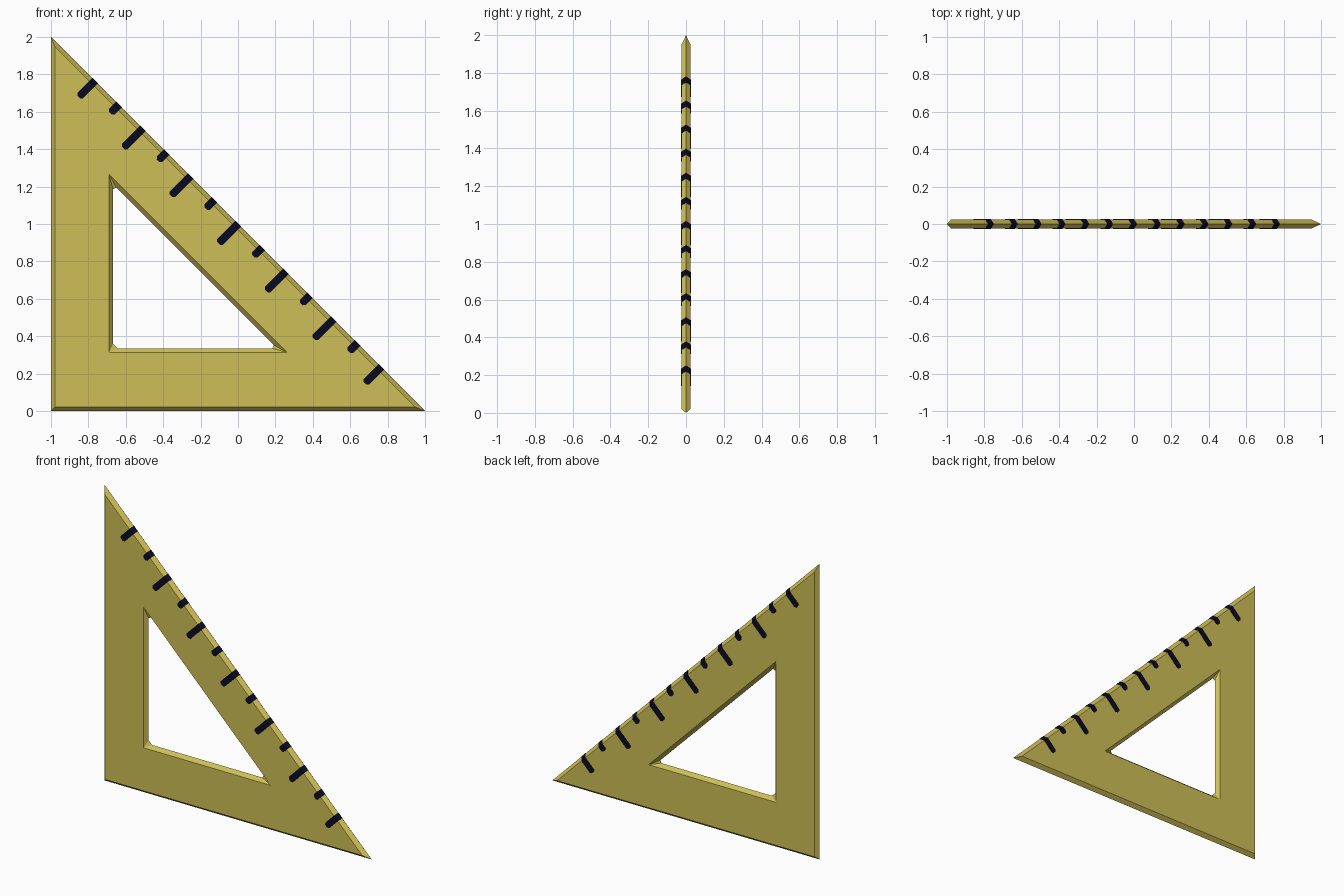
import bpy, bmesh, math
from mathutils import Vector

if "Cube" in bpy.data.objects:
    bpy.data.objects.remove(bpy.data.objects["Cube"])

T = 0.025      # half thickness
D = 0.022      # bevel depth
R2 = math.sqrt(2)


def material(name, color):
    m = bpy.data.materials.new(name)
    m.diffuse_color = (*color, 1)
    m.use_nodes = True
    m.node_tree.nodes["Principled BSDF"].inputs["Base Color"].default_value = m.diffuse_color
    return m


def finish(bm, name, mat):
    bmesh.ops.recalc_face_normals(bm, faces=bm.faces[:])
    me = bpy.data.meshes.new(name)
    bm.to_mesh(me)
    bm.free()
    me.materials.append(mat)
    ob = bpy.data.objects.new(name, me)
    bpy.context.collection.objects.link(ob)
    return ob


def tri(x, z, s, inset=0.0):
    """Right triangle with legs s, optionally inset."""
    x, z, s = x + inset, z + inset, s - inset * (2 + R2)
    return [Vector((x, 0, z)), Vector((x + s, 0, z)), Vector((x, 0, z + s))]


yellow = material("ruler yellow", (0.62, 0.52, 0.095))
ink = material("dark ink", (0.003, 0.003, 0.016))

# triangular frame: ridged outer edge, ridged hole with clipped corners
bm = bmesh.new()


def ring(points, y=0.0):
    return [bm.verts.new((p.x, y, p.z)) for p in points]


outer = ring(tri(-1, 0, 2))
hole = tri(-0.69, 0.313, 0.952, D)
clipped = []
for i, p in enumerate(hole):
    for q in (hole[i - 1], hole[(i + 1) % 3]):
        clipped.append(p + (q - p).normalized() * 0.025)
inner = ring(clipped)
for y in (-T, T):
    a = ring(tri(-1, 0, 2, D), y)
    b = ring(tri(-0.69, 0.313, 0.952), y)
    for i in range(3):
        j = (i + 1) % 3
        bm.faces.new((outer[i], outer[j], a[j], a[i]))
        bm.faces.new((a[i], a[j], b[j], b[i]))
        bm.faces.new((b[i], b[j], inner[2 * j], inner[2 * i + 1]))
        bm.faces.new((b[i], inner[2 * i + 1], inner[2 * i]))
finish(bm, "triangle_frame", yellow)

# graduation marks: thin bands wrapped around the long edge
along = Vector((1, 0, -1)) / R2
inward = Vector((-1, 0, -1)) / R2
LIFT = 0.002


def mark(index, length, w=0.021):
    bm = bmesh.new()
    x = (index - 6) * 0.1275
    base = Vector((x, 0, 1 - x))
    t = T + LIFT
    half = [(length, -t, w * 0.5), (length - 0.011, -t, w), (D, -t, w)]
    rows = half + [(-LIFT, 0, w)] + [(d, -y, h) for d, y, h in reversed(half)]
    sides = [[bm.verts.new(base + inward * d + along * h * s + Vector((0, y, 0)))
              for d, y, h in rows] for s in (-1, 1)]
    l, r = sides
    n = len(rows)
    for i in range(n):
        j = (i + 1) % n
        bm.faces.new((l[i], l[j], r[j], r[i]))
    for s in sides:
        bm.faces.new((s[0], s[1], s[5], s[6]))
        bm.faces.new(s[1:6])
    finish(bm, f"graduation_mark_{index + 1}", ink)


for k in range(13):
    mark(k, 0.063 if k % 2 else (0.122 if k in (0, 12) else 0.147))
